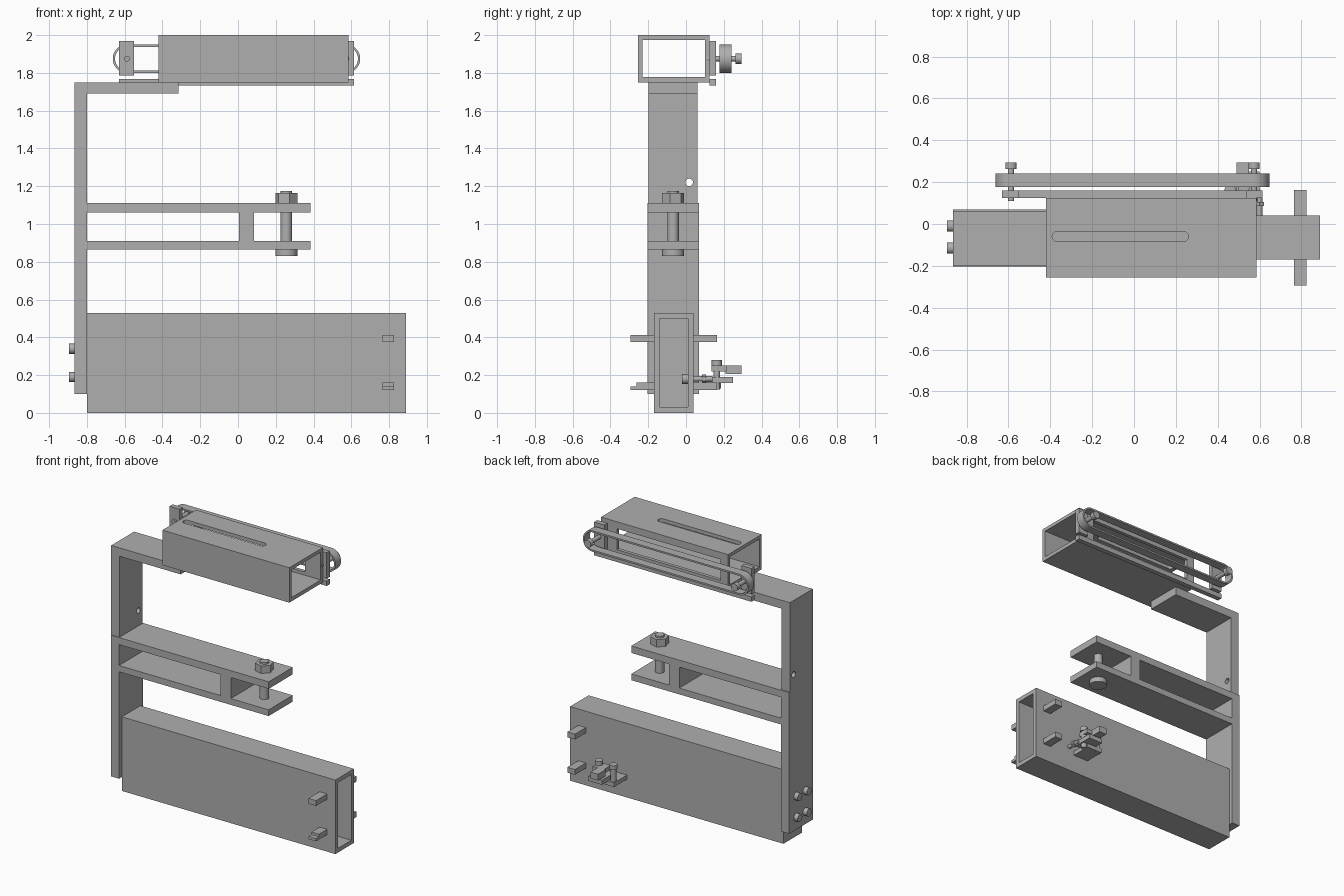
import bpy, bmesh, math
from mathutils import Matrix, Vector

if "Cube" in bpy.data.objects:
    bpy.data.objects.remove(bpy.data.objects["Cube"], do_unlink=True)

steel = bpy.data.materials.new("grey_steel")
steel.use_nodes = True
GREY = (0.43, 0.43, 0.43, 1)
steel.diffuse_color = GREY
steel.node_tree.nodes["Principled BSDF"].inputs["Base Color"].default_value = GREY


def finish(name, bm):
    bmesh.ops.recalc_face_normals(bm, faces=bm.faces[:])
    mesh = bpy.data.meshes.new(name)
    bm.to_mesh(mesh)
    bm.free()
    mesh.materials.append(steel)
    obj = bpy.data.objects.new(name, mesh)
    bpy.context.collection.objects.link(obj)
    return obj


def box(name, x, y, z):
    """Box from its three (low, high) ranges."""
    bm = bmesh.new()
    bmesh.ops.create_cube(bm, size=1)
    for v in bm.verts:
        v.co = [lo + (c + 0.5) * (hi - lo) for c, (lo, hi) in zip(v.co, (x, y, z))]
    return finish(name, bm)


def prism(name, points, direction):
    """Closed outline pushed along a direction."""
    bm = bmesh.new()
    face = bm.faces.new([bm.verts.new(p) for p in points])
    moved = bmesh.ops.extrude_face_region(bm, geom=[face])["geom"]
    bmesh.ops.translate(bm, vec=Vector(direction),
                        verts=[e for e in moved if isinstance(e, bmesh.types.BMVert)])
    return finish(name, bm)


def rod(name, start, end, radius, sides=32, turn=0):
    """Cylinder between two points."""
    start, end = Vector(start), Vector(end)
    axis = end - start
    bm = bmesh.new()
    bmesh.ops.create_cone(bm, cap_ends=True, segments=sides, radius1=radius,
                          radius2=radius, depth=axis.length)
    spin = axis.to_track_quat("Z", "Y").to_matrix().to_4x4()
    bm.transform(Matrix.Translation((start + end) / 2) @ spin @ Matrix.Rotation(turn, 4, "Z"))
    obj = finish(name, bm)
    if sides > 8:
        smooth(obj)
    return obj


def activate(obj):
    bpy.ops.object.select_all(action="DESELECT")
    obj.select_set(True)
    bpy.context.view_layer.objects.active = obj


def smooth(obj):
    activate(obj)
    bpy.ops.object.shade_smooth_by_angle(angle=math.radians(35))


def cut(obj, *cutters):
    for cutter in cutters:
        mod = obj.modifiers.new("cut", "BOOLEAN")
        mod.operation, mod.solver, mod.object = "DIFFERENCE", "EXACT", cutter
        activate(obj)
        bpy.ops.object.modifier_apply(modifier=mod.name)
        bpy.data.objects.remove(cutter, do_unlink=True)


def stadium(x0, x1, radius, steps=16):
    """Rounded slot outline as (along, across) pairs around two centres."""
    pts = []
    for cx, first in ((x1, -math.pi / 2), (x0, math.pi / 2)):
        for i in range(steps + 1):
            a = first + math.pi * i / steps
            pts.append((cx + radius * math.cos(a), radius * math.sin(a)))
    return pts


# Lower rectangular tube, closed at the bracket end
tube = box("lower_tube", (-0.80, 0.89), (-0.17, 0.04), (0, 0.53))
cut(tube, box("bore", (-0.77, 1), (-0.14, 0.01), (0.03, 0.50)))

# Pins on both faces of the lower tube
for side, near, far in (("front", -0.17, -0.295), ("back", 0.04, 0.163)):
    y = (min(near, far), max(near, far))
    box(side + "_upper_pin", (0.765, 0.825), y, (0.375, 0.413))
    box(side + "_lower_pin", (0.765, 0.825), y, (0.122, 0.141))
    step = (-0.262, -0.17) if side == "front" else y
    box(side + "_lower_pin_cap", (0.765, 0.825), step, (0.141, 0.16))

# Lower upright with the double arm
WIDE = (-0.203, 0.069)
box("lower_upright", (-0.865, -0.80), WIDE, (0.10, 1.11))
box("upper_arm", (-0.80, 0.385), WIDE, (1.06, 1.11))
box("lower_arm", (-0.80, 0.385), WIDE, (0.865, 0.91))
box("arm_web", (0.005, 0.085), WIDE, (0.91, 1.06))

# Clamp bolt through the arms
bx, by = 0.256, -0.068
rod("clamp_bolt_head", (bx, by, 0.83), (bx, by, 0.865), 0.058)
rod("clamp_bolt_shaft", (bx, by, 0.85), (bx, by, 1.175), 0.03)
rod("clamp_nut", (bx, by, 1.11), (bx, by, 1.163), 0.06, 6, math.radians(15))

# Bolts fixing the upright to the lower tube
for y in (-0.115, -0.01):
    for z in (0.19, 0.34):
        rod("upright_bolt", (-0.895, y, z), (-0.86, y, z), 0.027)

# Upper angled bracket with two holes
outline = [(-0.865, 1.11), (-0.80, 1.11), (-0.80, 1.69), (-0.315, 1.69),
           (-0.315, 1.75), (-0.865, 1.75)]
bracket = prism("upper_bracket", [(x, -0.198, z) for x, z in outline], (0, 0.258, 0))
cut(bracket, *[rod("hole", (-1, y, 1.22), (-0.7, y, 1.22), 0.02) for y in (-0.152, 0.017)])

# Upper square tube with a top slot and an open window at the back
top = box("upper_tube", (-0.42, 0.585), (-0.255, 0.125), (1.75, 2.0))
slot = [(x, y - 0.06, 1.95) for x, y in stadium(-0.367, 0.236, 0.024)]
cut(top, box("bore", (-0.6, 0.8), (-0.23, 0.10), (1.777, 1.975)),
    prism("slot", slot, (0, 0, 0.1)),
    box("window", (-0.36, 0.46), (0.06, 0.2), (1.80, 1.95)))

# Rail, end plates and axles behind the upper tube
box("belt_rail", (-0.63, 0.615), (0.125, 0.16), (1.732, 1.767))
AXLE_Z = 1.875
for side, x0, x1, cx in (("right", -0.63, -0.55, -0.588), ("left", 0.535, 0.615, 0.574)):
    box(side + "_axle_plate", (x0, x1), (0.125, 0.16), (1.785, 1.97))
    rod(side + "_axle", (cx, 0.11, AXLE_Z), (cx, 0.27, AXLE_Z), 0.015)
    rod(side + "_axle_head", (cx, 0.262, AXLE_Z), (cx, 0.295, AXLE_Z), 0.027)


# Thin belt looped around both axles
def belt_solid(name, radius, y, depth):
    pts = [(x, y, z + AXLE_Z) for x, z in stadium(-0.588, 0.572, radius, 24)]
    return prism(name, pts, (0, depth, 0))


belt = belt_solid("belt", 0.075, 0.178, 0.063)
cut(belt, belt_solid("belt_inside", 0.063, 0.1, 0.2))
smooth(belt)

# Small clamp on the back of the lower tube
box("clamp_base", (0.44, 0.56), (0.04, 0.185), (0.13, 0.16))
box("clamp_ledge", (0.49, 0.60), (0.105, 0.25), (0.157, 0.19))
box("clamp_jaw", (0.49, 0.55), (0.21, 0.295), (0.205, 0.25))
box("clamp_bridge", (0.50, 0.59), (0.135, 0.215), (0.22, 0.25))
for x in (0.46, 0.575):
    rod("clamp_post", (x, 0.163, 0.125), (x, 0.163, 0.26), 0.018)
    rod("clamp_post_head", (x, 0.163, 0.25), (x, 0.163, 0.28), 0.027)
rod("clamp_screw", (0.60, -0.015, 0.18), (0.60, 0.14, 0.18), 0.014)
rod("clamp_screw_head", (0.60, -0.02, 0.18), (0.60, 0.01, 0.18), 0.026)
rod("clamp_screw_nut", (0.60, 0.085, 0.18), (0.60, 0.105, 0.18), 0.024, 6)
